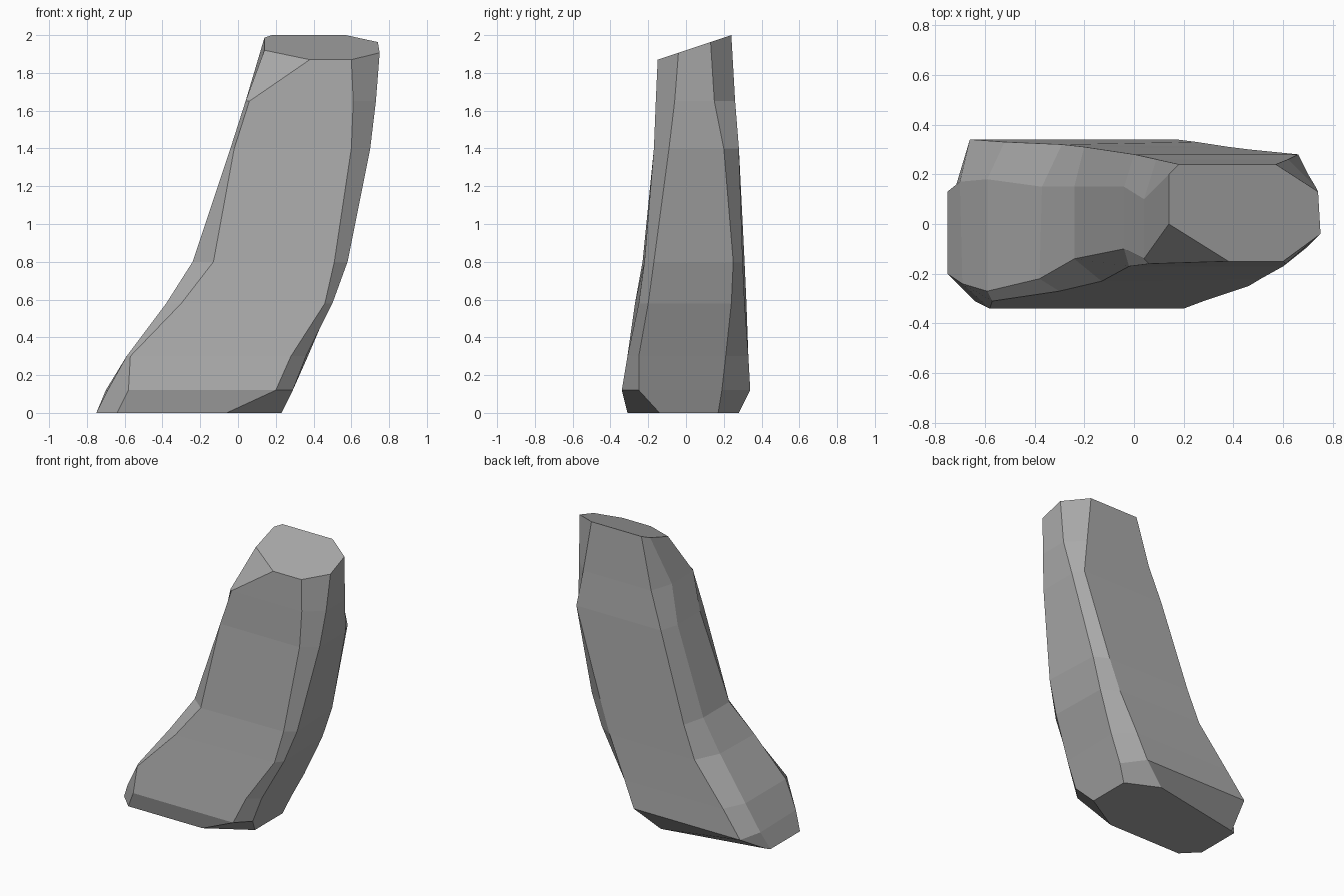
import bpy
import bmesh

# Remove the default cube only
cube = bpy.data.objects.get("Cube")
if cube:
    bpy.data.objects.remove(cube, do_unlink=True)

# Stone colour
stone = bpy.data.materials.new("grey stone")
stone.use_nodes = True
grey = (0.4, 0.4, 0.4, 1)
stone.diffuse_color = grey
stone.node_tree.nodes["Principled BSDF"].inputs["Base Color"].default_value = grey

# Eight-sided cross-sections in hundredths of a unit, from the base upward.
# Corner order: left-front, front-left, front-right, right-front,
# right-back, back-right, back-left, left-back.
foot = [(-75, -20), (-64, -31), (-6, -31), (23, -14),
        (23, 17), (0, 28), (-72, 14), (-75, 13)]
bevel = [(-69, -24), (-58, -34), (20, -34), (29, -25),
         (28, 19), (17, 34), (-66, 34), (-70, 17)]
toe = [(-59, -27), (-57, -31), (28, -31), (36, -25),
       (37, 21), (25, 33), (-52, 33), (-59, 18)]
instep = [(-38, -22), (-30, -27), (46, -25), (50, -20),
          (49, 24), (38, 31), (-29, 32), (-37, 15)]
waist = [(-24, -14), (-13, -23), (51, -22), (58, -17),
         (56, 25), (46, 30), (-20, 31), (-24, 15)]
shoulder = [(-4, -10), (-2, -17), (60, -17), (70, -9),
            (70, 20), (66, 28), (0, 28), (-4, 15)]
neck = [(4, -14), (6, -16), (61, -16), (73, -6),
        (73, 15), (62, 26), (9, 26), (4, 10)]
crown = [(14, 0), (38, -15), (60, -15), (75, -4),
         (74, 13), (57, 24), (18, 24), (14, 20)]


def level(height):
    """Flat cross-section at one height."""
    return lambda y: height


def sloped(y):
    """Slanted cut across the top, rising toward the back."""
    return 1.92 + y / 3


sections = [(foot, level(0)), (bevel, level(0.12)), (toe, level(0.3)),
            (instep, level(0.58)), (waist, level(0.8)),
            (shoulder, level(1.4)), (neck, level(1.65)), (crown, sloped)]

# Loft the standing stone through its cross-sections
bm = bmesh.new()
rings = []
for outline, height in sections:
    ring = []
    for x, y in outline:
        x, y = x / 100, y / 100
        ring.append(bm.verts.new((x, y, height(y))))
    rings.append(ring)

for lower, upper in zip(rings, rings[1:]):
    count = len(lower)
    for i in range(count):
        j = (i + 1) % count
        bm.faces.new((lower[i], lower[j], upper[j], upper[i]))

# Close the base and the slanted top
bm.faces.new(list(reversed(rings[0])))
bm.faces.new(rings[-1])
bmesh.ops.recalc_face_normals(bm, faces=bm.faces[:])

mesh = bpy.data.meshes.new("standing_stone")
bm.to_mesh(mesh)
bm.free()
mesh.materials.append(stone)
rock = bpy.data.objects.new("standing_stone", mesh)
bpy.context.collection.objects.link(rock)
